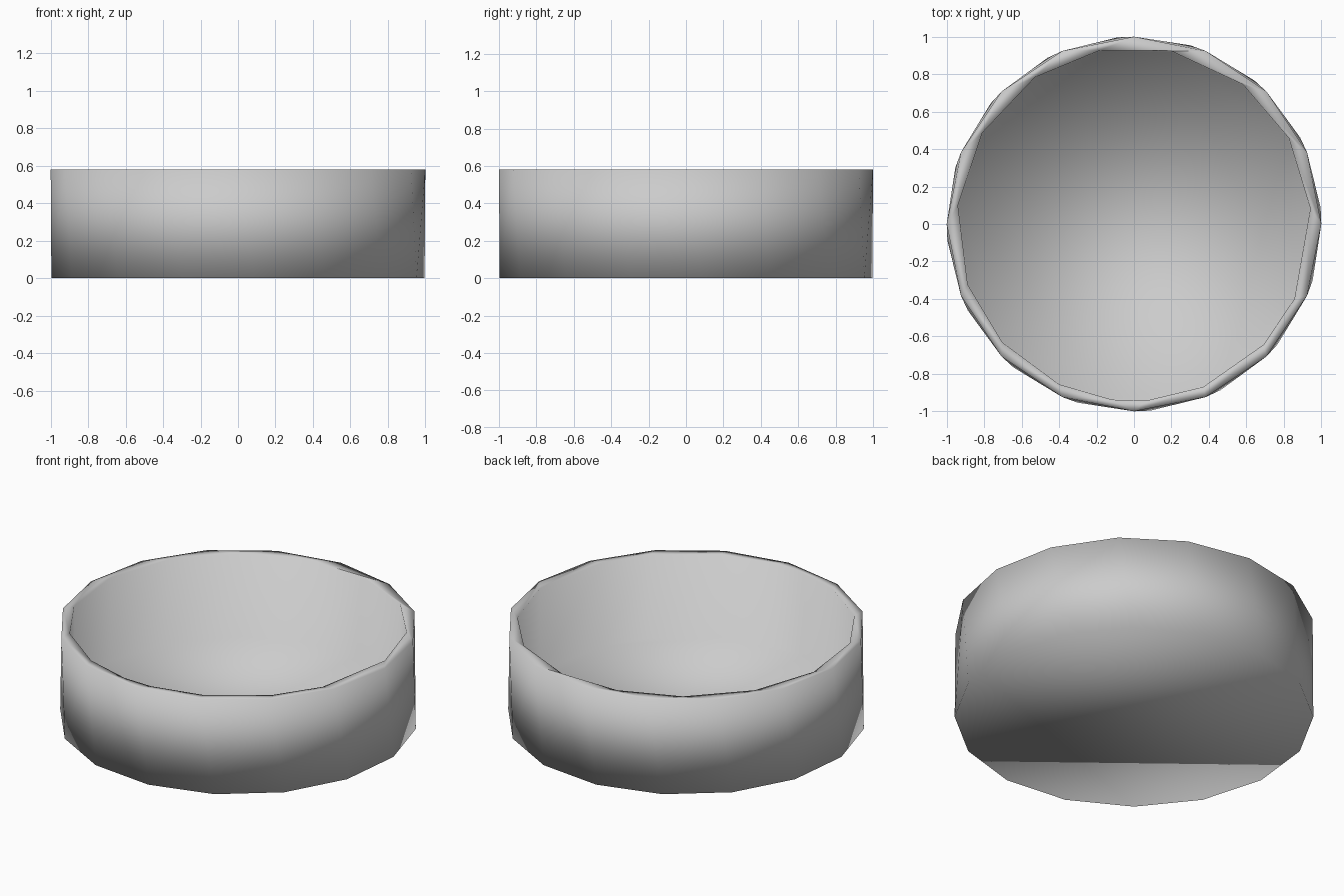
import bpy, bmesh
from math import radians, cos, sin

if "Cube" in bpy.data.objects:
    bpy.data.objects.remove(bpy.data.objects["Cube"])

# Ring angles: the outer wall twists slightly, the inner wall is uneven
outer_top = [22.5 * i for i in range(16)]
outer_base = [22.5 * i + 5 for i in range(16)]
inner = [5, 29, 52, 78, 101, 124, 149, 174, 200, 222, 245, 263, 274, 293, 317, 335]

bm = bmesh.new()


def ring(angles, radius, z):
    return [bm.verts.new((radius * cos(radians(a)), radius * sin(radians(a)), z))
            for a in angles]


# Profile from outer base, over the rim, down to the inside floor
rings = [
    ring(outer_base, 1.0, 0.0),
    ring(outer_top, 1.0, 0.58),
    ring(inner, 0.945, 0.58),
    ring(inner, 0.94, 0.07),
]
for a, b in zip(rings, rings[1:]):
    for i in range(16):
        j = (i + 1) % 16
        bm.faces.new((a[i], a[j], b[j], b[i]))

# Underside and inside floor
bm.faces.new(rings[0][::-1])
bm.faces.new(rings[-1])
bmesh.ops.recalc_face_normals(bm, faces=bm.faces)
for f in bm.faces:
    f.smooth = True

mesh = bpy.data.meshes.new("round_dish")
bm.to_mesh(mesh)
bm.free()
dish = bpy.data.objects.new("round_dish", mesh)
bpy.context.collection.objects.link(dish)
